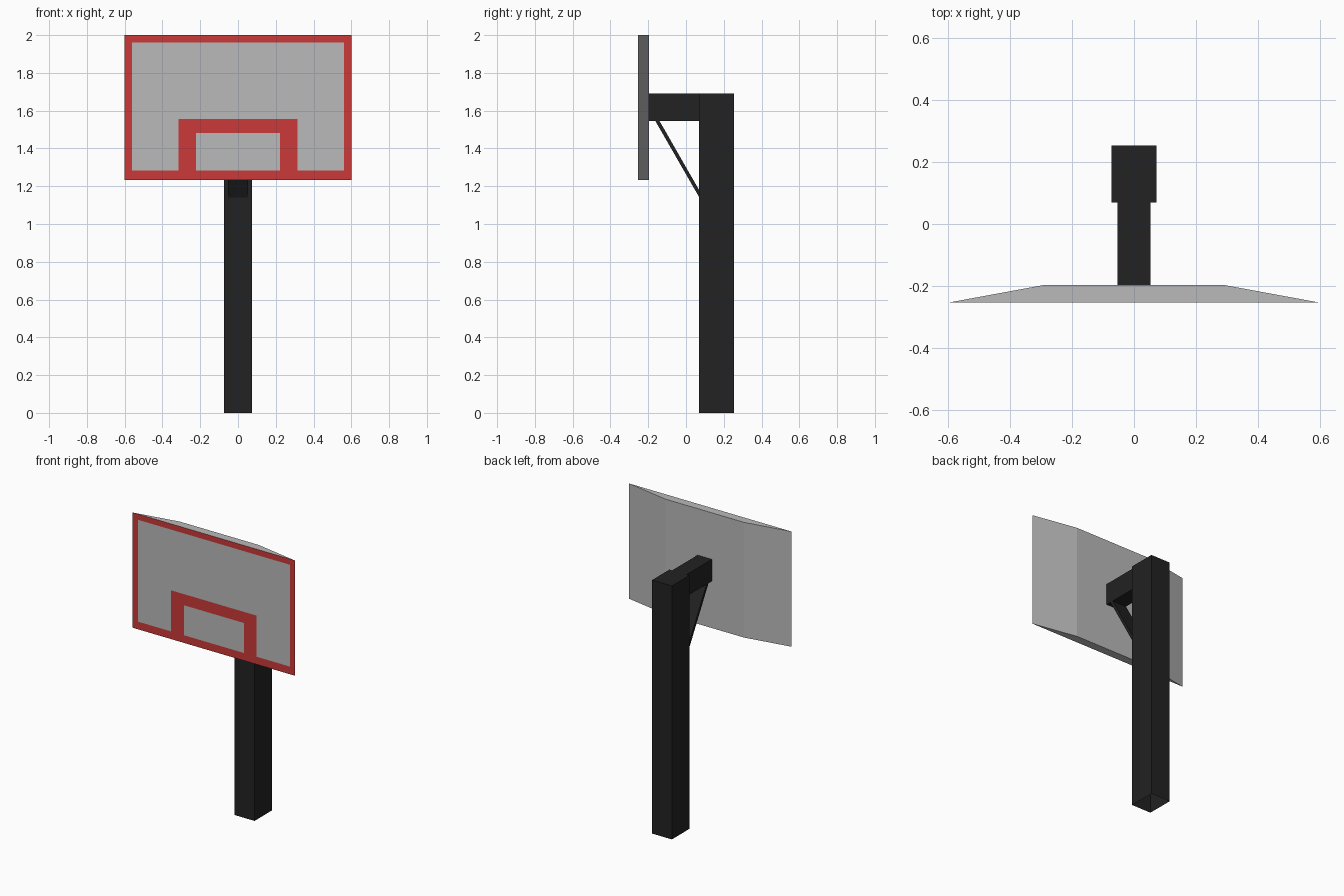
import bpy, bmesh
from mathutils import Vector

if "Cube" in bpy.data.objects:
    bpy.data.objects.remove(bpy.data.objects["Cube"])


def material(name, rgb):
    m = bpy.data.materials.new(name)
    m.diffuse_color = (*rgb, 1)
    m.use_nodes = True
    m.node_tree.nodes["Principled BSDF"].inputs["Base Color"].default_value = m.diffuse_color
    return m


BLACK = material("black_metal", (0.016, 0.016, 0.016))
GREY = material("board_grey", (0.49, 0.49, 0.49))
RED = material("marking_red", (0.60, 0.04, 0.04))


def prism(name, profile, depth, mats, open_start=False, cut=None):
    """Extrude a closed 3D profile along the depth vector."""
    bm = bmesh.new()
    face = bm.faces.new([bm.verts.new(p) for p in profile])
    out = bmesh.ops.extrude_face_region(bm, geom=[face], use_keep_orig=True)
    verts = [g for g in out["geom"] if isinstance(g, bmesh.types.BMVert)]
    bmesh.ops.translate(bm, verts=verts, vec=depth)
    bmesh.ops.recalc_face_normals(bm, faces=bm.faces)
    if open_start:
        bmesh.ops.delete(bm, geom=[face], context='FACES_ONLY')
    if cut:
        cut(bm)
    me = bpy.data.meshes.new(name)
    bm.to_mesh(me)
    bm.free()
    for m in mats:
        me.materials.append(m)
    ob = bpy.data.objects.new(name, me)
    bpy.context.collection.objects.link(ob)
    return ob


def rect(x, y0, y1, z):
    return [(-x, y0, z), (x, y0, z), (x, y1, z), (-x, y1, z)]


# Post (hollow underneath) and horizontal arm
prism("post", rect(0.073, 0.07, 0.253, 0), Vector((0, 0, 1.69)), [BLACK], open_start=True)
prism("arm", rect(0.053, -0.197, 0.07, 1.545), Vector((0, 0, 0.145)), [BLACK])

# Diagonal brace
brace = [(-0.162, 1.545), (-0.14, 1.545), (0.072, 1.175), (0.072, 1.138)]
prism("brace", [(-0.053, y, z) for y, z in brace], Vector((0.106, 0, 0)), [BLACK])

# Backboard with red border and target box cut into the front face
FRONT = -0.254


def markings(bm):
    def front():
        return [f for f in bm.faces if f.normal.y < -0.9]

    def slice_front(co, no):
        fs = front()
        geom = set(fs)
        for f in fs:
            geom.update(f.edges)
            geom.update(f.verts)
        bmesh.ops.bisect_plane(bm, geom=list(geom), plane_co=co, plane_no=no)
        bm.normal_update()

    bm.normal_update()
    for x in (0.56, 0.315, 0.222):
        for s in (-1, 1):
            slice_front((s * x, FRONT, 0), (1, 0, 0))
    for z in (1.283, 1.483, 1.557, 1.962):
        slice_front((0, FRONT, z), (0, 0, 1))
    for f in front():
        c = f.calc_center_median()
        x, z = abs(c.x), c.z
        border = x > 0.56 or z < 1.283 or z > 1.962
        target = x < 0.315 and z < 1.557 and not (x < 0.222 and z < 1.483)
        f.material_index = int(border or target)


board = [(-0.6, FRONT), (0.6, FRONT), (0.29, -0.197), (-0.29, -0.197)]
prism("backboard", [(x, y, 1.232) for x, y in board], Vector((0, 0, 0.768)),
      [GREY, RED], cut=markings)
